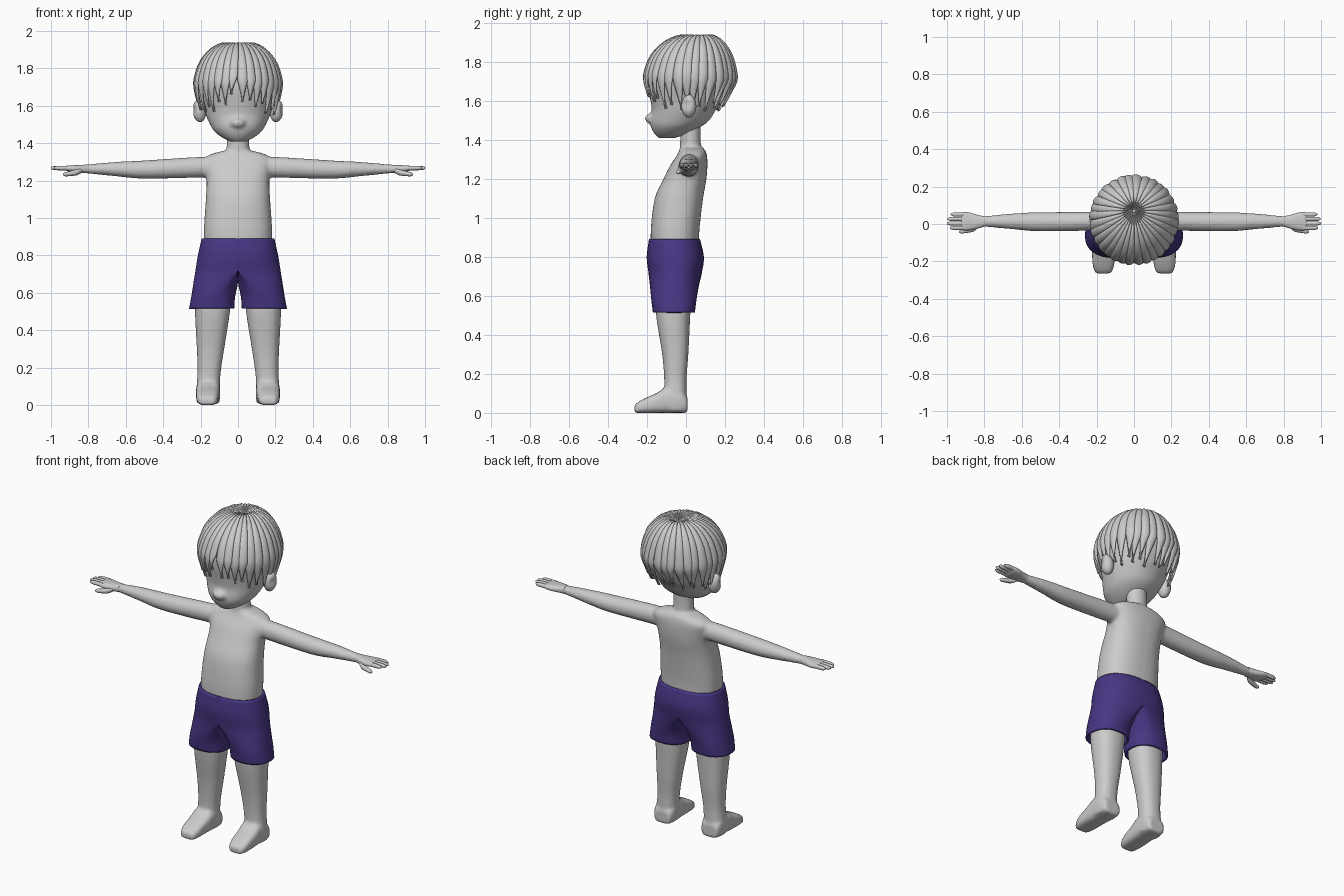
import bpy, bmesh, math, random
from mathutils import Matrix, Vector

random.seed(4)
if "Cube" in bpy.data.objects:
    bpy.data.objects.remove(bpy.data.objects["Cube"])


def material(name, rgb):
    m = bpy.data.materials.new(name)
    m.use_nodes = True
    m.diffuse_color = (*rgb, 1)
    node = next(n for n in m.node_tree.nodes if n.type == 'BSDF_PRINCIPLED')
    node.inputs["Base Color"].default_value = (*rgb, 1)
    return m


GREY = material("plain grey", (0.6, 0.6, 0.6))
PURPLE = material("deep purple", (0.065, 0.036, 0.23))


def smooth_rows(rows, steps):
    """Catmull-Rom interpolation through rows of numbers."""
    out = []
    for i in range(len(rows) - 1):
        a, b, c, d = rows[max(i - 1, 0)], rows[i], rows[i + 1], rows[min(i + 2, len(rows) - 1)]
        for j in range(steps):
            t = j / steps
            out.append([q + 0.5 * t * (r - p + t * (2*p - 5*q + 4*r - s + t * (3*(q - r) + s - p)))
                        for p, q, r, s in zip(a, b, c, d)])
    return out + [list(rows[-1])]


def loft(bm, axis, rows, power=2.0, sides=32, steps=4, caps=True):
    """Rows: position, u min, u max, v min, v max, and optionally the u centre fraction."""
    place = {'x': lambda s, u, v: (s, u, v), 'y': lambda s, u, v: (u, s, v),
             'z': lambda s, u, v: (u, v, s)}[axis]
    rings = []
    for row in smooth_rows(rows, steps):
        s, u0, u1, v0, v1 = row[:5]
        k = min(max(row[5], 0), 1) if len(row) > 5 else 0.5
        uc, vc, ring = u0 + (u1 - u0) * k, (v0 + v1) / 2, []
        for i in range(sides):
            a = math.tau * (i + 0.5) / sides
            c, w = [math.copysign(abs(f) ** (2 / power), f) for f in (math.cos(a), math.sin(a))]
            u = uc + c * (u1 - uc if c > 0 else uc - u0)
            ring.append(bm.verts.new(place(s, u, vc + w * (v1 - v0) / 2)))
        rings.append(ring)
    faces = []
    for a, b in zip(rings, rings[1:]):
        for i in range(sides):
            j = (i + 1) % sides
            faces.append(bm.faces.new((a[i], a[j], b[j], b[i])))
    if caps:
        faces += [bm.faces.new(rings[0]), bm.faces.new(rings[-1])]
    bmesh.ops.recalc_face_normals(bm, faces=faces)


def ball(bm, centre, radii, tilt=0):
    m = Matrix.Translation(centre) @ Matrix.Rotation(tilt, 4, 'Y') @ Matrix.Diagonal((*radii, 1))
    bmesh.ops.create_uvsphere(bm, u_segments=24, v_segments=14, radius=1, matrix=m)


def finish(bm, name, mat, angle=50, voxel=0, relax=4, mirror=False, thick=0):
    mesh = bpy.data.meshes.new(name)
    bm.to_mesh(mesh)
    bm.free()
    ob = bpy.data.objects.new(name, mesh)
    bpy.context.collection.objects.link(ob)
    mesh.materials.append(mat)
    bpy.ops.object.select_all(action='DESELECT')
    ob.select_set(True)
    bpy.context.view_layer.objects.active = ob
    bpy.ops.object.shade_smooth_by_angle(angle=math.radians(angle))
    if voxel:
        r = ob.modifiers.new("blend", 'REMESH')
        r.mode, r.voxel_size, r.use_smooth_shade = 'VOXEL', voxel, True
        s = ob.modifiers.new("relax", 'SMOOTH')
        s.factor, s.iterations = 0.5, relax
    if thick:
        t = ob.modifiers.new("thickness", 'SOLIDIFY')
        t.thickness, t.offset = thick, -1
    if mirror:
        ob.modifiers.new("mirror", 'MIRROR')
    return ob


# Torso, neck and both arms blended together
bm = bmesh.new()
loft(bm, 'z', [(0.84, -0.18, 0.18, -0.18, 0.065), (0.95, -0.182, 0.182, -0.18, 0.07),
               (1.1, -0.172, 0.172, -0.16, 0.088), (1.2, -0.168, 0.168, -0.115, 0.105),
               (1.27, -0.18, 0.18, -0.08, 0.11), (1.315, -0.185, 0.185, -0.05, 0.108),
               (1.343, -0.14, 0.14, -0.035, 0.1), (1.36, -0.07, 0.07, -0.03, 0.085)], 2.4)
loft(bm, 'z', [(1.3, -0.065, 0.065, -0.035, 0.085), (1.4, -0.06, 0.06, -0.03, 0.075),
               (1.5, -0.06, 0.06, -0.03, 0.075)])
for side in (1, -1):
    loft(bm, 'x', [(side * x, *r) for x, *r in (
        (0.1, -0.03, 0.07, 1.22, 1.325), (0.22, -0.035, 0.065, 1.216, 1.326),
        (0.5, -0.04, 0.063, 1.21, 1.308), (0.65, -0.028, 0.056, 1.223, 1.3),
        (0.8, -0.015, 0.042, 1.238, 1.287), (0.84, -0.018, 0.044, 1.243, 1.284))])
finish(bm, "torso_and_arms", GREY, voxel=0.01)

# Hands: palm, four fingers, thumb
bm = bmesh.new()
loft(bm, 'x', [(0.8, -0.014, 0.041, 1.24, 1.286), (0.84, -0.026, 0.05, 1.242, 1.284),
               (0.88, -0.034, 0.062, 1.245, 1.282), (0.91, -0.034, 0.064, 1.25, 1.281),
               (0.922, -0.028, 0.058, 1.256, 1.277)], 2.6, sides=20)
for y, tip in ((0.051, 0.98), (0.027, 0.997), (0.003, 1.0), (-0.021, 0.985)):
    loft(bm, 'x', [(x, y - r, y + r, 1.267 - r, 1.267 + r) for x, r in (
        (0.9, 0.012), (0.95, 0.012), (tip - 0.012, 0.01), (tip, 0.004))], sides=10, steps=3)
loft(bm, 'x', [(x, y - r, y + r, z - r, z + r) for x, y, z, r in (
    (0.83, -0.005, 1.26, 0.014), (0.86, -0.026, 1.245, 0.016), (0.9, -0.036, 1.237, 0.013),
    (0.925, -0.04, 1.234, 0.011), (0.935, -0.041, 1.233, 0.004))], sides=10, steps=3)
finish(bm, "hands", GREY, mirror=True)

# Legs with feet
bm = bmesh.new()
loft(bm, 'z', [(0.62, 0.04, 0.225, -0.15, 0.03), (0.5, 0.043, 0.23, -0.153, 0.022),
               (0.3, 0.074, 0.22, -0.122, 0.012), (0.18, 0.092, 0.216, -0.112, 0.003),
               (0.1, 0.097, 0.221, -0.112, 0.003), (0.01, 0.098, 0.222, -0.11, 0.005)], 2.3)
loft(bm, 'y', [(0.008, 0.108, 0.212, 0, 0.08), (-0.03, 0.096, 0.224, 0, 0.12),
               (-0.1, 0.096, 0.224, 0, 0.13), (-0.15, 0.1, 0.224, 0, 0.102),
               (-0.21, 0.105, 0.222, 0, 0.075), (-0.25, 0.115, 0.212, 0, 0.052),
               (-0.264, 0.13, 0.2, 0.002, 0.038)], 3.2)
finish(bm, "legs", GREY, voxel=0.009, relax=3, mirror=True)

# Shorts: half-round hips splitting into open trouser legs
bm = bmesh.new()
loft(bm, 'z', [(0.89, 0, 0.195, -0.19, 0.072, 0), (0.8, 0, 0.215, -0.202, 0.092, 0),
               (0.72, 0, 0.228, -0.193, 0.082, 0), (0.65, 0.001, 0.239, -0.185, 0.066, 0.3),
               (0.58, 0.015, 0.25, -0.178, 0.054, 0.5), (0.515, 0.02, 0.262, -0.17, 0.046, 0.5)],
     2.3, sides=40, caps=False)
finish(bm, "shorts", PURPLE, mirror=True, thick=0.012)

# Head with a broad soft nose
bm = bmesh.new()
loft(bm, 'z', [(1.408, -0.04, 0.04, -0.14, -0.06), (1.43, -0.085, 0.085, -0.162, 0.01),
               (1.465, -0.128, 0.128, -0.18, 0.075), (1.5, -0.15, 0.15, -0.184, 0.12),
               (1.55, -0.172, 0.172, -0.176, 0.152), (1.6, -0.186, 0.186, -0.182, 0.185),
               (1.7, -0.212, 0.212, -0.196, 0.225), (1.8, -0.2, 0.2, -0.175, 0.22),
               (1.87, -0.13, 0.13, -0.11, 0.16)])
ball(bm, (0, -0.165, 1.508), (0.045, 0.046, 0.03))
finish(bm, "head", GREY, voxel=0.01)

# Ears with a hollow pressed into the outer face
bm = bmesh.new()
ball(bm, (0.207, 0.015, 1.572), (0.036, 0.038, 0.06), 0.12)
for v in bm.verts:
    d = (v.co - Vector((0.24, 0.0, 1.58))).length
    v.co.x -= 0.014 * max(0, 1 - d / 0.035)
finish(bm, "ears", GREY, mirror=True)

# Hair: overlapping pointed locks fanning out from the crown
PROFILE = smooth_rows([(0.03, 1.908), (0.3, 1.936), (0.6, 1.908), (0.85, 1.842), (0.98, 1.76),
                       (1, 1.7), (0.93, 1.62), (0.84, 1.54), (0.78, 1.5)], 10)


def hair_point(phi, t, lift):
    i = min(int(t), len(PROFILE) - 2)
    r, z = [a + (b - a) * (t - i) for a, b in zip(PROFILE[i], PROFILE[i + 1])]
    back = 0.055 * max(0, (1.7 - z) / 0.16) * max(0, math.sin(phi))
    out = r * (1 + lift)
    y = 0.022 + 0.05 * (1 - r) + 0.238 * out * math.sin(phi) - back
    return (0.235 * out * math.cos(phi), y, z + lift * 0.25 * (1 - r))


bm = bmesh.new()
LOCKS, ROWS, COLS = 32, 22, 8
for n in range(LOCKS):
    phi = math.tau * (n + 0.5) / LOCKS
    front = max(0, -math.sin(phi))
    tip = 1.56 + 0.08 * front ** 6 + random.uniform(-0.015, 0.015) + 0.02 * (n % 2)
    end = next(i for i, p in enumerate(PROFILE) if p[1] < tip)
    lean = random.uniform(-0.07, 0.07)
    grid = []
    for r in range(ROWS + 1):
        f = r / ROWS
        half = math.pi / LOCKS * 1.25 * min(1, (1 - f) * 3.6 + 0.06)
        row = []
        for c in range(COLS + 1):
            u = 2 * c / COLS - 1
            lift = -0.03 + 0.042 * (1 - u * u) + 0.014 * u + 0.008 * (n % 2)
            row.append(bm.verts.new(hair_point(phi + lean * f ** 2 + u * half, f * end, lift)))
        grid.append(row)
    for a, b in zip(grid, grid[1:]):
        for c in range(COLS):
            bm.faces.new((a[c], b[c], b[c + 1], a[c + 1]))
finish(bm, "hair", GREY, thick=0.01)
